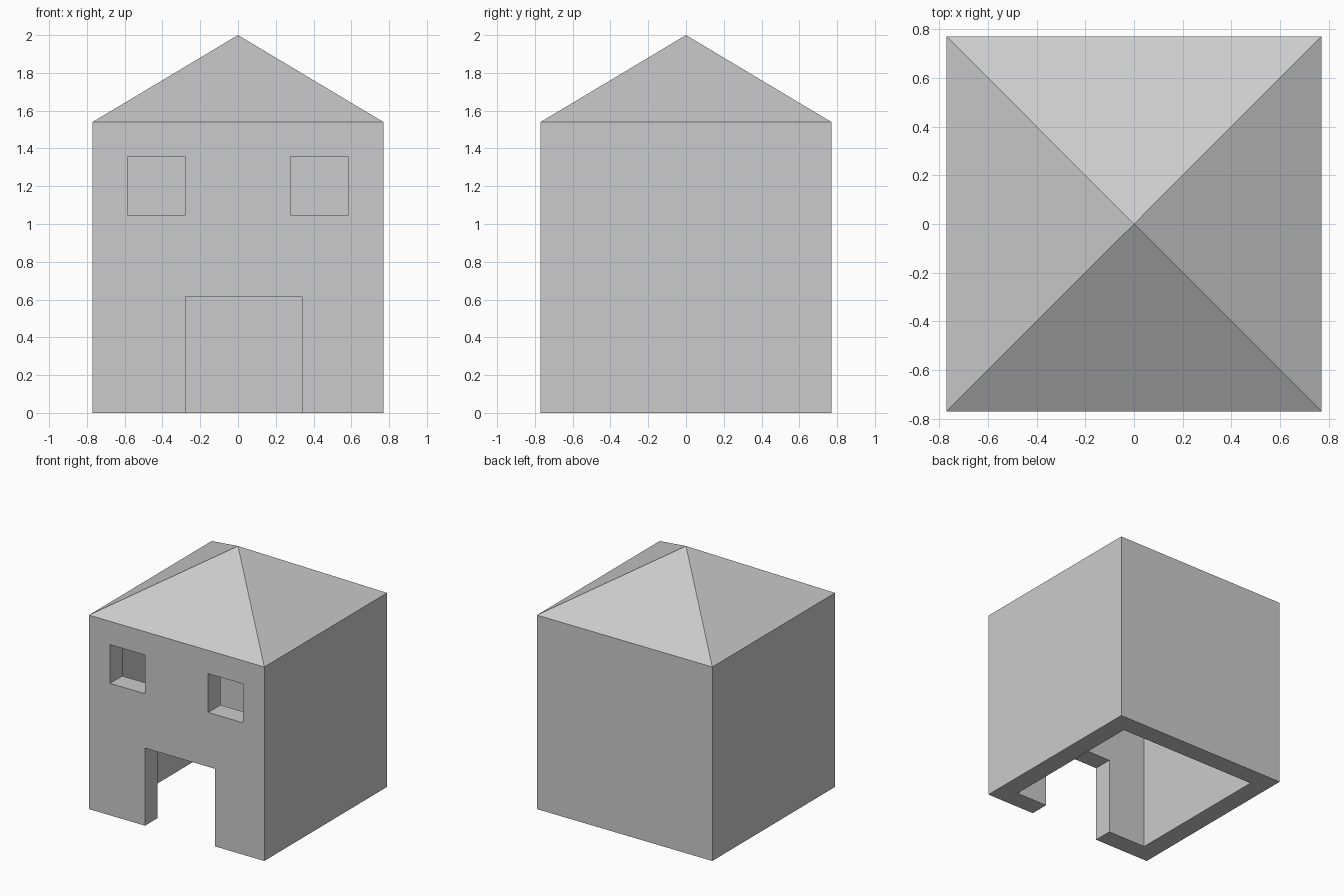
import bpy, bmesh

if "Cube" in bpy.data.objects:
    bpy.data.objects.remove(bpy.data.objects["Cube"], do_unlink=True)

U = 0.154          # wall thickness, a tenth of the house width
HALF = 5 * U
APEX = 2.0

plaster = bpy.data.materials.new("plain_grey")
plaster.use_nodes = True
plaster.diffuse_color = (0.6, 0.6, 0.6, 1)
plaster.node_tree.nodes["Principled BSDF"].inputs["Base Color"].default_value = (0.6, 0.6, 0.6, 1)


def box(name, low, high):
    """Axis-aligned box between two corners."""
    bm = bmesh.new()
    bmesh.ops.create_cube(bm, size=1)
    for v in bm.verts:
        v.co = [h if c > 0 else l for c, l, h in zip(v.co, low, high)]
    mesh = bpy.data.meshes.new(name)
    bm.to_mesh(mesh)
    bm.free()
    mesh.materials.append(plaster)
    obj = bpy.data.objects.new(name, mesh)
    bpy.context.collection.objects.link(obj)
    return obj


# House body, with its top face drawn up into a pyramid roof
house = box("house", (-HALF, -HALF, 0), (HALF, HALF, 2 * HALF))
bm = bmesh.new()
bm.from_mesh(house.data)
top = max(bm.faces, key=lambda f: f.calc_center_median().z)
peak = bmesh.ops.poke(bm, faces=[top])["verts"][0]
peak.co.z = APEX
bm.to_mesh(house.data)
bm.free()

# Hollow room open underneath, off-centre doorway and two windows
front, inside = -HALF - U, -HALF + 2 * U
cutters = [
    box("room_cutter", (-4 * U, -4 * U, -U), (4 * U, 4 * U, 9 * U)),
    box("door_cutter", (-1.8 * U, front, -U), (2.2 * U, inside, 4 * U)),
]
for side, x in (("right", -3.8 * U), ("left", 1.8 * U)):
    cutters.append(box(side + "_window_cutter", (x, front, 6.8 * U), (x + 2 * U, inside, 8.8 * U)))

bpy.context.view_layer.objects.active = house
for cutter in cutters:
    cutter.hide_render = True
    mod = house.modifiers.new(cutter.name, "BOOLEAN")
    mod.operation = "DIFFERENCE"
    mod.solver = "EXACT"
    mod.object = cutter
    bpy.ops.object.modifier_apply(modifier=mod.name)
    bpy.data.objects.remove(cutter, do_unlink=True)
